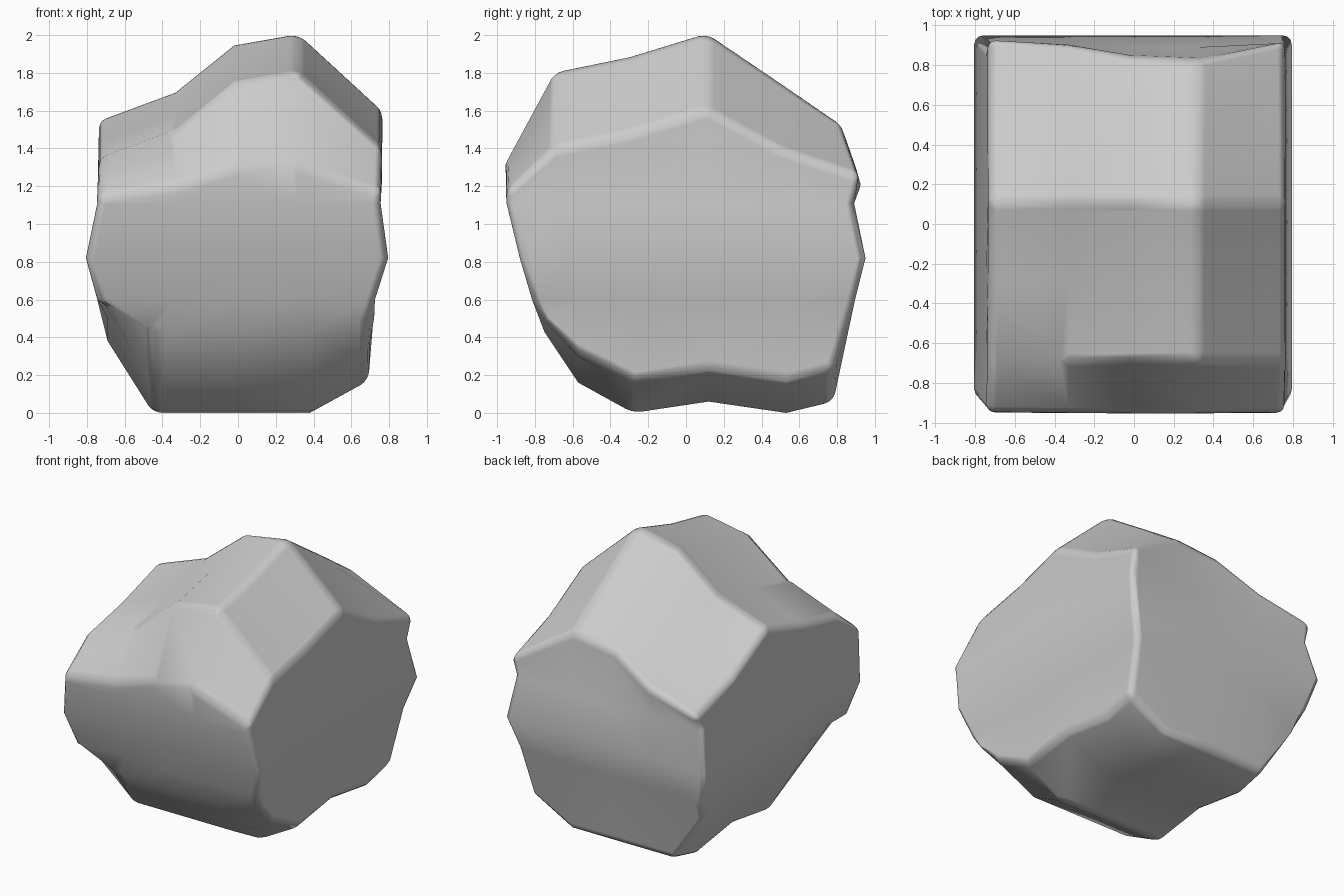
import bpy, bmesh

cube = bpy.data.objects.get("Cube")
if cube:
    bpy.data.objects.remove(cube, do_unlink=True)

# Columns across the stone, and how far each column sags below the crest
top_x = [-.735, -.33, -.02, .32, .765]
drop = [.46, .31, .06, 0, .41]
# Crest from front to back: y, height, share of the sag
crest = [(-.955, 1.32, .37), (-.69, 1.81, 1), (-.3, 1.89, 1),
         (.11, 2.015, 1), (.5, 1.75, .87), (.83, 1.52, .65)]
# Underside from front to back: y, height, share of the side rise
base_x = [-.69, -.45, 0, .38, .69]
rise = [.38, 0, 0, 0, .17]
base = [(-.75, .43, .4), (-.57, .16, .9), (-.28, 0, 1),
        (.12, .06, 1), (.53, 0, 1), (.78, .06, 1)]
# Belts between underside and crest: height, left x, right x, front y, back y
belts = [(.6, -.745, .725, -.815, .895), (.82, -.805, .795, -.88, .95),
         (1.11, -.745, .755, -.95, .89)]
COLS, ROWS, LEVELS = len(top_x), len(crest), len(belts) + 2


def stone_point(i, j, k):
    """Position of one point on the box-like cage."""
    if k == 0:
        y, z, share = base[j]
        return base_x[i], y, z + rise[i] * share
    if k == LEVELS - 1:
        y, z, share = crest[j]
        back = .25 * drop[i] if j == ROWS - 1 else 0
        return top_x[i], y + back, z - drop[i] * share
    z, x0, x1, y0, y1 = belts[k - 1]
    u = (top_x[i] - top_x[0]) / (top_x[-1] - top_x[0])
    v = (crest[j][0] - crest[0][0]) / (crest[-1][0] - crest[0][0])
    return x0 + (x1 - x0) * u, y0 + (y1 - y0) * v, z


# Stone cage: the outer shell of a grid
bm = bmesh.new()
size = (COLS, ROWS, LEVELS)
verts = {}


def vert(key):
    if key not in verts:
        verts[key] = bm.verts.new(stone_point(*key))
    return verts[key]


for axis in range(3):
    a, b = [n for n in range(3) if n != axis]
    for side in (0, size[axis] - 1):
        for m in range(size[a] - 1):
            for n in range(size[b] - 1):
                face = []
                for da, db in ((0, 0), (1, 0), (1, 1), (0, 1)):
                    key = [0, 0, 0]
                    key[axis], key[a], key[b] = side, m + da, n + db
                    face.append(vert(tuple(key)))
                bm.faces.new(face)
bmesh.ops.recalc_face_normals(bm, faces=bm.faces[:])
for f in bm.faces:
    f.smooth = True
mesh = bpy.data.meshes.new("rock")
bm.to_mesh(mesh)
bm.free()
rock = bpy.data.objects.new("rock", mesh)
bpy.context.collection.objects.link(rock)

# Worn, rounded edges
bevel = rock.modifiers.new("worn_edges", 'BEVEL')
bevel.width = .055
bevel.segments = 3
bevel.limit_method = 'ANGLE'
bevel.angle_limit = .58
bevel.harden_normals = True

# Grey stone
stone = bpy.data.materials.new("grey_stone")
stone.use_nodes = True
grey = (.6, .6, .6, 1)
stone.diffuse_color = grey
bsdf = stone.node_tree.nodes["Principled BSDF"]
bsdf.inputs["Base Color"].default_value = grey
bsdf.inputs["Roughness"].default_value = .8
mesh.materials.append(stone)
